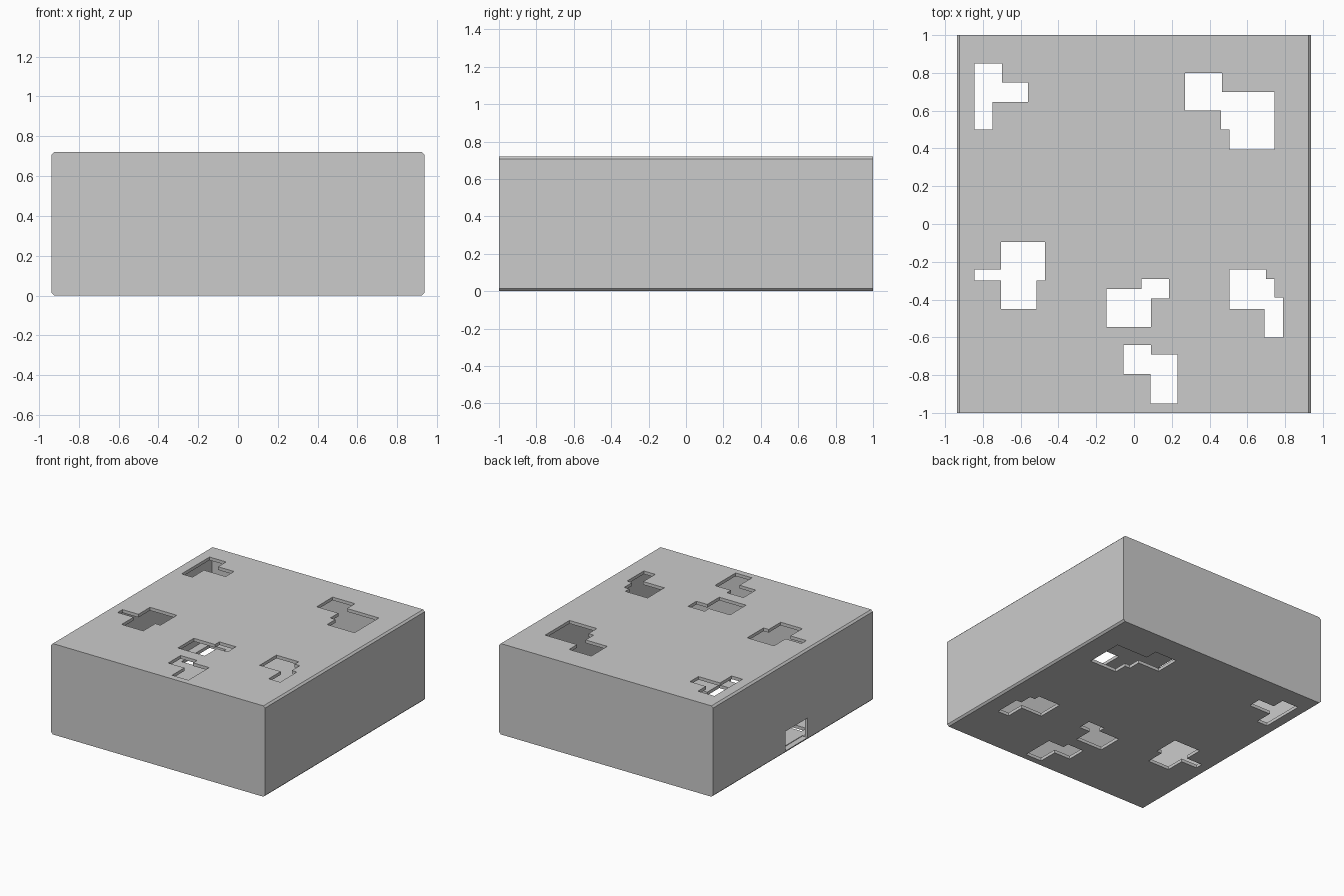
import bpy, bmesh
from mathutils import Matrix

if "Cube" in bpy.data.objects:
    bpy.data.objects.remove(bpy.data.objects["Cube"])

HX, HY, H, WALL, CH = 0.937, 1.0, 0.72, 0.025, 0.014


def prism(name, pts, z0, z1, matrix=None):
    """Extrude a closed 2D outline from z0 to z1."""
    bm = bmesh.new()
    face = bm.faces.new([bm.verts.new((x, y, z0)) for x, y in pts])
    top = bmesh.ops.extrude_face_region(bm, geom=[face])["geom"]
    verts = [v for v in top if isinstance(v, bmesh.types.BMVert)]
    bmesh.ops.translate(bm, verts=verts, vec=(0, 0, z1 - z0))
    if matrix:
        bm.transform(matrix)
    bmesh.ops.recalc_face_normals(bm, faces=bm.faces)
    mesh = bpy.data.meshes.new(name)
    bm.to_mesh(mesh)
    bm.free()
    obj = bpy.data.objects.new(name, mesh)
    bpy.context.collection.objects.link(obj)
    return obj


def rect(x0, y0, x1, y1):
    return [(x0, y0), (x1, y0), (x1, y1), (x0, y1)]


def cut(target, cutter):
    """Subtract the cutter and apply the result."""
    mod = target.modifiers.new("cut", "BOOLEAN")
    mod.object, mod.operation, mod.solver = cutter, "DIFFERENCE", "EXACT"
    bpy.context.view_layer.objects.active = target
    bpy.ops.object.modifier_apply(modifier=mod.name)
    bpy.data.objects.remove(cutter)


# Outer block: front profile with small chamfers, extruded along y
profile = [(-HX + CH, 0), (HX - CH, 0), (HX, CH), (HX, H - CH),
           (HX - CH, H), (-HX + CH, H), (-HX, H - CH), (-HX, CH)]
box = prism("hollow_box", profile, -HY, HY, Matrix.Rotation(1.5707963267948966, 4, "X"))

# Hollow interior
cut(box, prism("cavity", rect(-HX + WALL, -HY + WALL, HX - WALL, HY - WALL), WALL, H - WALL))

# Stepped openings through both the lid and the floor
openings = [
    [(-.845, .85), (-.70, .85), (-.70, .75), (-.56, .75), (-.56, .645),
     (-.75, .645), (-.75, .50), (-.845, .50)],
    [(.27, .80), (.465, .80), (.465, .70), (.745, .70), (.745, .395),
     (.505, .395), (.505, .50), (.46, .50), (.46, .60), (.27, .60)],
    [(-.705, -.095), (-.47, -.095), (-.47, -.30), (-.515, -.30), (-.515, -.45),
     (-.705, -.45), (-.705, -.30), (-.845, -.30), (-.845, -.24), (-.705, -.24)],
    [(-.145, -.345), (.04, -.345), (.04, -.29), (.185, -.29), (.185, -.395),
     (.09, -.395), (.09, -.545), (-.145, -.545)],
    [(-.055, -.64), (.09, -.64), (.09, -.69), (.23, -.69), (.23, -.95),
     (.087, -.95), (.087, -.795), (-.055, -.795)],
    [(.505, -.24), (.70, -.24), (.70, -.29), (.745, -.29), (.745, -.39),
     (.79, -.39), (.79, -.60), (.69, -.60), (.69, -.45), (.505, -.45)],
]
for pts in openings:
    cut(box, prism("opening_cutter", pts, -0.1, H + 0.1))

# Small doorway low in the left wall
cut(box, prism("doorway_cutter", rect(-HX - 0.1, -0.185, -HX + WALL + 0.02, 0.095), WALL - 0.005, 0.175))
